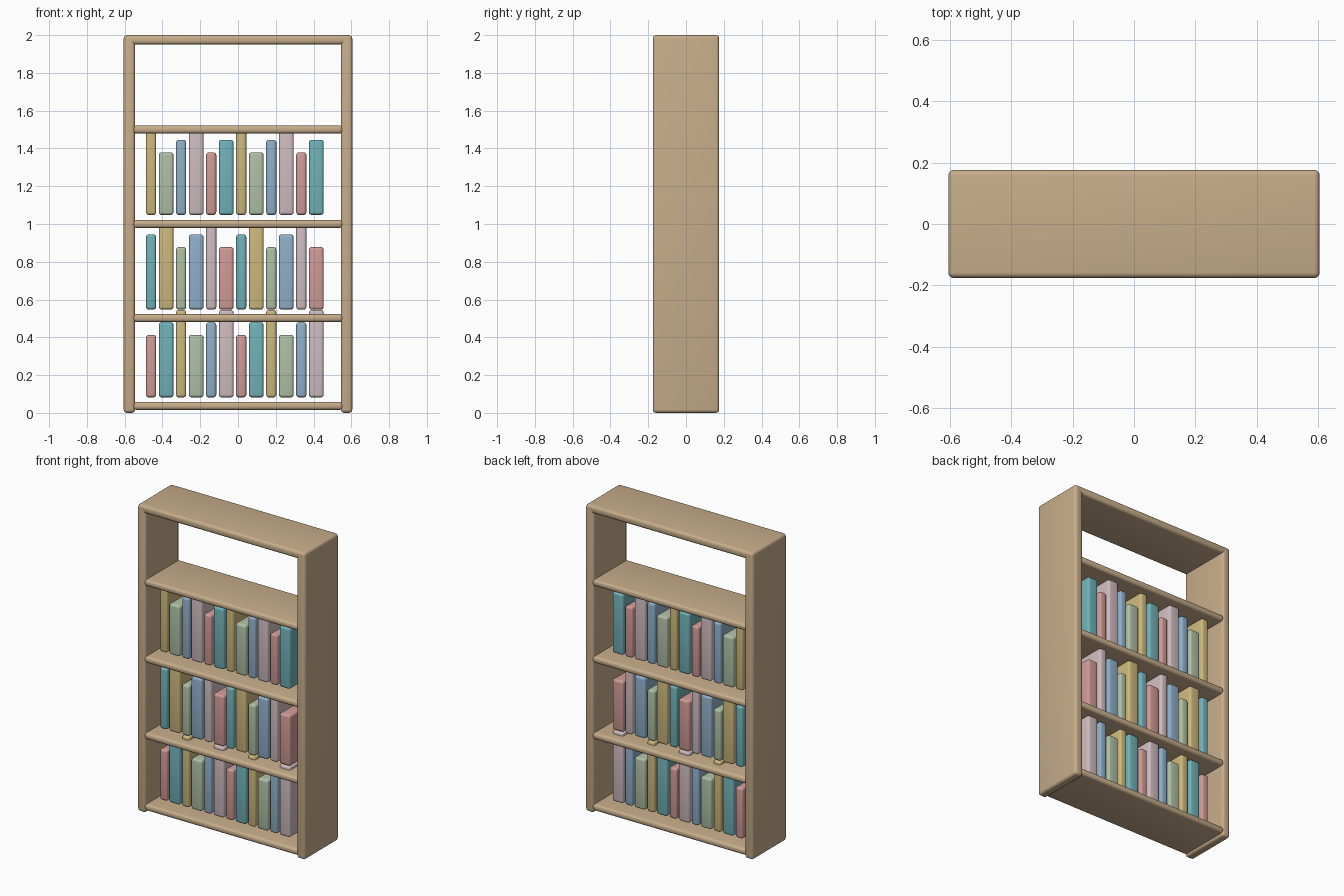
import bpy, bmesh

if "Cube" in bpy.data.objects:
    bpy.data.objects.remove(bpy.data.objects["Cube"])


def linear(c):
    c /= 255
    return c / 12.92 if c <= 0.04045 else ((c + 0.055) / 1.055) ** 2.4


def material(name, rgb):
    m = bpy.data.materials.new(name)
    m.diffuse_color = (*[linear(c) for c in rgb], 1)
    m.use_nodes = True
    m.node_tree.nodes["Principled BSDF"].inputs["Base Color"].default_value = m.diffuse_color
    return m


wood = material("pale wood", (199, 173, 139))
book_colours = [
    material("dusty red", (208, 155, 150)),
    material("teal", (113, 178, 184)),
    material("mustard", (205, 184, 124)),
    material("sage green", (175, 192, 165)),
    material("soft blue", (143, 175, 201)),
    material("pale pink", (207, 188, 191)),
]


def rounded_box(name, low, high, radius, mat):
    """Box between two corners with rounded edges."""
    bm = bmesh.new()
    bmesh.ops.create_cube(bm, size=1)
    for v in bm.verts:
        v.co = [h if c > 0 else l for c, l, h in zip(v.co, low, high)]
    bmesh.ops.bevel(bm, geom=bm.edges[:], offset=radius, segments=4,
                    profile=0.5, affect='EDGES')
    mesh = bpy.data.meshes.new(name)
    bm.to_mesh(mesh)
    bm.free()
    mesh.materials.append(mat)
    obj = bpy.data.objects.new(name, mesh)
    bpy.context.collection.objects.link(obj)
    bpy.context.view_layer.objects.active = obj
    obj.select_set(True)
    bpy.ops.object.shade_smooth_by_angle()
    obj.select_set(False)
    return obj


W, D = 0.605, 0.176      # half width and half depth of the case

# Case sides and top
for side, x0, x1 in (("left", -W, -0.545), ("right", 0.545, W)):
    rounded_box(side + "_side", (x0, -D, 0), (x1, D, 1.998), 0.018, wood)
rounded_box("top_board", (-W, -D, 1.95), (W, D, 2.0), 0.018, wood)

# Shelves
for i, z in enumerate((0.037, 0.502, 1.0, 1.5)):
    rounded_box(f"shelf_{i + 1}", (-0.555, -D, z - 0.021), (0.555, D, z + 0.021),
                0.017, wood)

# Books: colours and heights cycle, shifted by one on each row
heights = (0.331, 0.398, 0.463)
for row, z in enumerate((0.082, 0.547, 1.048)):
    for i in range(12):
        x = -0.46 + 0.0795 * i
        half = 0.039 if i % 2 else 0.027
        k = i + row
        rounded_box(f"book_{row + 1}_{i + 1}", (x - half, -0.115, z),
                    (x + half, 0.115, z + heights[k % 3]), 0.015, book_colours[k % 6])
